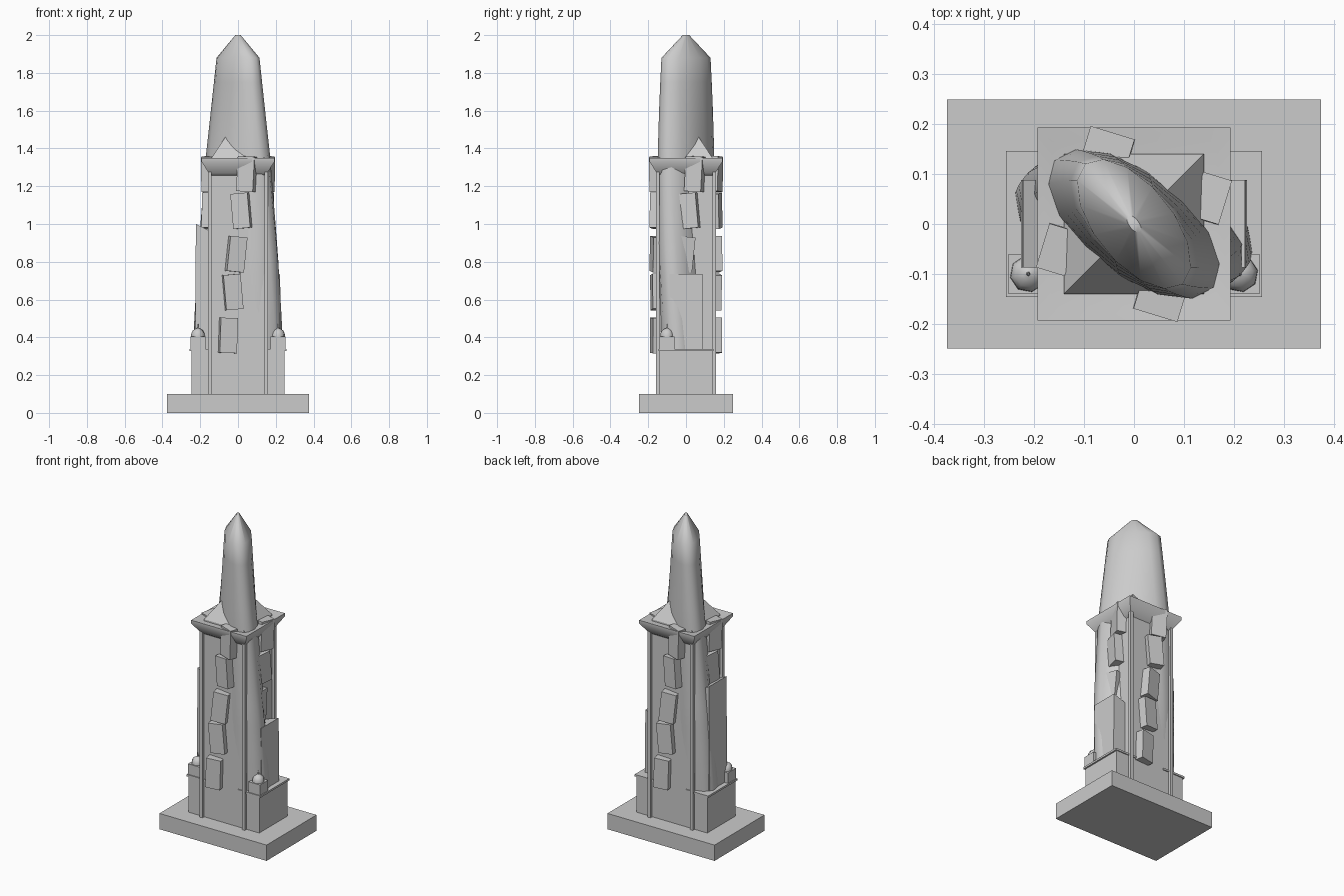
import bpy, bmesh, math
from mathutils import Matrix, Vector

if "Cube" in bpy.data.objects:
    bpy.data.objects.remove(bpy.data.objects["Cube"])

stone = bpy.data.materials.new("grey_stone")
stone.diffuse_color = (0.6, 0.6, 0.6, 1)
stone.use_nodes = True
stone.node_tree.nodes["Principled BSDF"].inputs["Base Color"].default_value = stone.diffuse_color


def finish(name, bm, smooth=None):
    bmesh.ops.recalc_face_normals(bm, faces=bm.faces)
    me = bpy.data.meshes.new(name)
    bm.to_mesh(me)
    bm.free()
    ob = bpy.data.objects.new(name, me)
    bpy.context.collection.objects.link(ob)
    me.materials.append(stone)
    if smooth:
        bpy.ops.object.select_all(action='DESELECT')
        ob.select_set(True)
        bpy.context.view_layer.objects.active = ob
        bpy.ops.object.shade_smooth_by_angle(angle=math.radians(smooth))
    return ob


def loft(name, rings, smooth=None):
    """Skin a stack of equal-length point rings, closed at both ends."""
    bm = bmesh.new()
    loops = [[bm.verts.new(p) for p in r] for r in rings]
    n = len(loops[0])
    for a, b in zip(loops, loops[1:]):
        for i in range(n):
            j = (i + 1) % n
            bm.faces.new((a[i], a[j], b[j], b[i]))
    bm.faces.new(loops[0])
    bm.faces.new(loops[-1])
    return finish(name, bm, smooth)


def box(name, lo, hi, matrix=None):
    bm = bmesh.new()
    bmesh.ops.create_cube(bm, size=1)
    lo, hi = Vector(lo), Vector(hi)
    for v in bm.verts:
        v.co = Vector([(lo[i] + hi[i]) / 2 + v.co[i] * (hi[i] - lo[i]) for i in range(3)])
        if matrix:
            v.co = matrix @ v.co
    return finish(name, bm)


def square(h, z):
    return [(-h, -h, z), (h, -h, z), (h, h, z), (-h, h, z)]


def ellipse(a, z, sides=14):
    # flattened section that turns steadily with height
    turn = -math.radians(7 + 23.5 * z)
    rot = Matrix.Rotation(turn, 3, 'Z')
    return [rot @ Vector((a * math.cos(t), 0.5 * a * math.sin(t), z))
            for t in (2 * math.pi * i / sides for i in range(sides))]


# Plinth and square core with a low pyramid roof
box("plinth", (-0.375, -0.25, 0), (0.375, 0.25, 0.1))
box("core", (-0.14, -0.14, 0.05), (0.14, 0.14, 1.35))
loft("core_roof", [square(0.14, 1.35), square(0.002, 1.56)])

# Twisting tapered shaft with a pointed crown
keys = [(0.0, 0.25), (0.5, 0.244), (0.8, 0.236), (1.1, 0.218), (1.36, 0.203), (1.88, 0.155)]
rings = []
for (z0, a0), (z1, a1) in zip(keys, keys[1:]):
    for k in range(4):
        f = k / 4
        rings.append(ellipse(a0 + (a1 - a0) * f, z0 + (z1 - z0) * f + 0.001))
rings += [ellipse(0.155, 1.88), ellipse(0.02, 2.0)]
loft("twisted_shaft", rings, 50)

# Square collar with a flared underside
loft("collar", [square(0.13, 1.25), square(0.155, 1.27), square(0.193, 1.33),
                square(0.193, 1.35), square(0.165, 1.345), square(0.14, 1.34)], 50)

# Corner posts
for sx in (-1, 1):
    for sy in (-1, 1):
        cx, cy = 0.149 * sx, 0.149 * sy
        box("corner_post", (cx - 0.01, cy - 0.01, 0.1), (cx + 0.01, cy + 0.01, 1.3))

# Tilted wall blocks climbing each side: offset, height, lean, yaw
blocks = [(-0.053, 0.41, -2, 10), (-0.028, 0.64, 5, 8), (-0.01, 0.84, -6, 12),
          (0.018, 1.07, 5, -12), (0.047, 1.265, -3, -17)]
for side in range(4):
    quarter = Matrix.Rotation(side * math.pi / 2, 4, 'Z')
    for x, z, lean, yaw in blocks:
        m = (quarter @ Matrix.Translation((x, -0.153, z))
             @ Matrix.Rotation(math.radians(yaw), 4, 'Z')
             @ Matrix.Rotation(math.radians(lean), 4, 'Y').inverted())
        box("wall_block", (-0.046, -0.03, -0.093), (0.046, 0.03, 0.093), m)

# Side annexes, ledges, turrets, domes and tall fins
for s, top_out, top_in in ((-1, 1.0, 0.95), (1, 0.735, 0.70)):
    def span(a, b):
        return min(a * s, b * s), max(a * s, b * s)

    x0, x1 = span(0.1, 0.247)
    box("annex", (x0, -0.14, 0.1), (x1, 0.14, 0.33))
    x0, x1 = span(0.1, 0.257)
    box("annex_ledge", (x0, -0.146, 0.327), (x1, 0.146, 0.339))
    x0, x1 = span(0.172, 0.252)
    box("turret", (x0, -0.14, 0.33), (x1, -0.06, 0.405))
    profile = [(0.037, 0.405), (0.036, 0.42), (0.027, 0.437), (0.012, 0.446),
               (0.004, 0.449), (0.002, 0.47)]
    loft("dome", [[(0.212 * s + r * math.cos(i * math.pi / 4 + 0.2),
                    -0.1 + r * math.sin(i * math.pi / 4 + 0.2), z) for i in range(8)]
                  for r, z in profile], 60)
    outline = [(0.12, 0.33), (0.227, 0.33), (0.223, top_out), (0.12, top_in)]
    loft("side_fin", [[(s * x, y, z) for x, z in outline] for y in (-0.087, 0.088)])
